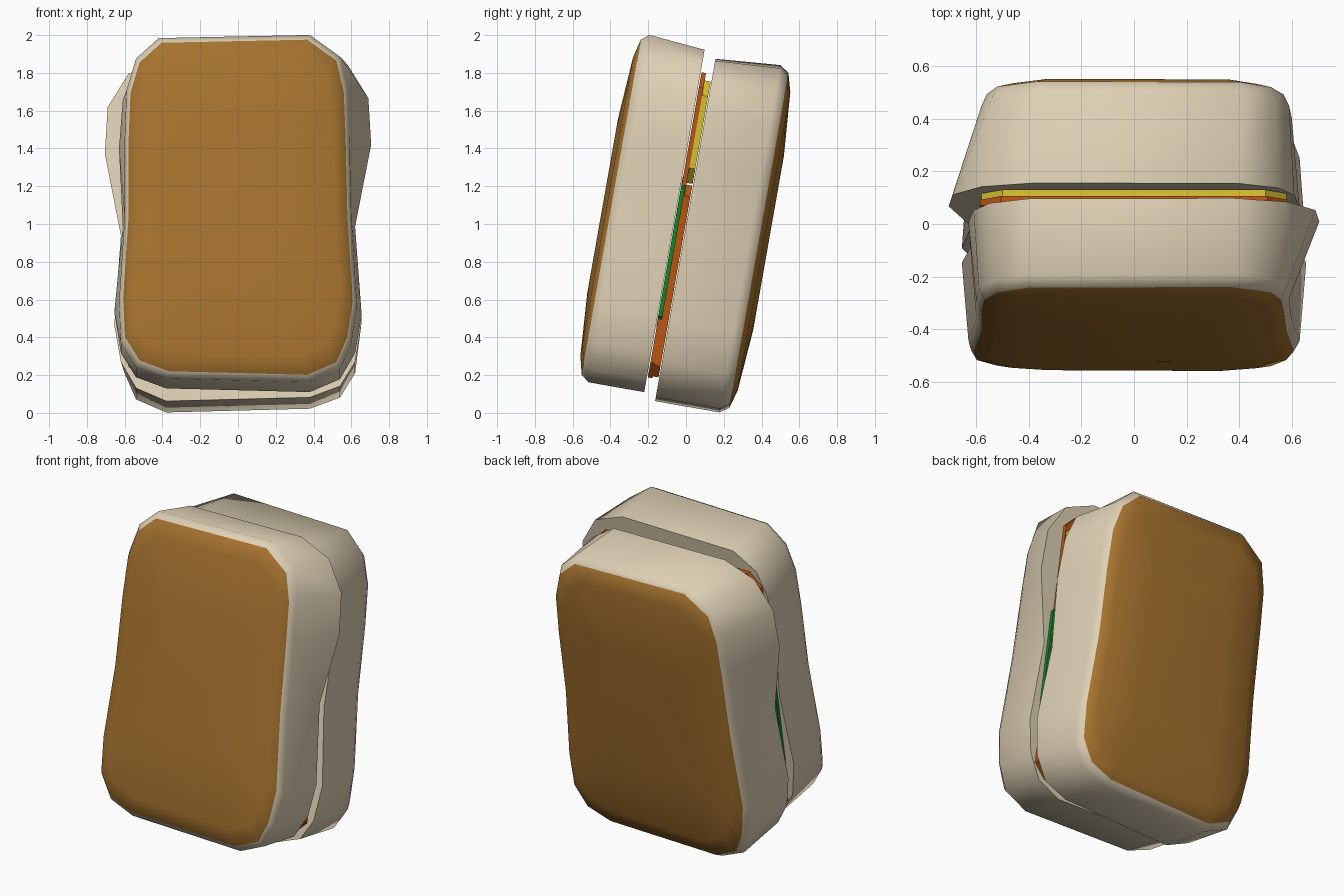
import bpy, bmesh, math

if "Cube" in bpy.data.objects:
    bpy.data.objects.remove(bpy.data.objects["Cube"])

T = math.radians(10)          # the whole stack leans back by ten degrees
S, C = math.sin(T), math.cos(T)


def tilt(x, v, w):
    """x across, v up along the slice, w through its thickness."""
    return (x, v * S + w * C, v * C - w * S)


def material(name, rgb):
    m = bpy.data.materials.new(name)
    m.diffuse_color = (*rgb, 1)
    m.use_nodes = True
    m.node_tree.nodes["Principled BSDF"].inputs["Base Color"].default_value = m.diffuse_color
    return m


bread = material("pale bread", (0.73, 0.63, 0.46))
crust = material("brown crust", (0.38, 0.17, 0.028))
yellow = material("yellow cheese", (0.66, 0.52, 0.03))
orange = material("rust filling", (0.50, 0.09, 0.005))
green = material("green leaf", (0.006, 0.24, 0.02))

# Slice outlines: the inner one has an extra bulge at one shoulder
INNER = [(-.38, .09), (.38, .07), (.54, .14), (.62, .28), (.655, .48), (.62, .96),
         (.705, 1.40), (.69, 1.65), (.58, 1.83), (.38, 1.91), (-.40, 1.90), (-.55, 1.80),
         (-.61, 1.64), (-.63, 1.38), (-.61, .96), (-.655, .5), (-.62, .28), (-.54, .15)]
OUTER = [(-.38, .09), (.38, .07), (.54, .14), (.60, .28), (.63, .48), (.60, .96),
         (.59, 1.40), (.58, 1.65), (.54, 1.82), (.38, 1.937), (-.42, 1.92), (-.54, 1.81),
         (-.59, 1.64), (-.60, 1.38), (-.60, .96), (-.63, .5), (-.62, .28), (-.54, .15)]


def finish(name, bm, mats, angle):
    bmesh.ops.recalc_face_normals(bm, faces=bm.faces)
    me = bpy.data.meshes.new(name)
    bm.to_mesh(me)
    bm.free()
    for m in mats:
        me.materials.append(m)
    ob = bpy.data.objects.new(name, me)
    bpy.context.collection.objects.link(ob)
    bpy.ops.object.select_all(action='DESELECT')
    ob.select_set(True)
    bpy.context.view_layer.objects.active = ob
    bpy.ops.object.shade_smooth_by_angle(angle=math.radians(angle))
    return ob


def slice_part(name, side, w_in, thick, dv):
    """side -1 = front slice, +1 = back slice (turned half round)."""
    def scaled(pts, k):
        return [(x * k, 1 + (v - 1) * k) for x, v in pts]
    rings = [(INNER, 0.0), (OUTER, .300), (scaled(OUTER, .965), .342),
             (scaled(OUTER, .86), .366), (scaled(OUTER, .5), .388)]
    bm = bmesh.new()
    loops = [[bm.verts.new(tilt(-side * x, v + dv, w_in + side * d * thick))
              for x, v in pts] for pts, d in rings]
    n = len(INNER)
    bm.faces.new(loops[0])
    for r in range(len(loops) - 1):
        a, b = loops[r], loops[r + 1]
        for i in range(n):
            j = (i + 1) % n
            f = bm.faces.new((a[i], a[j], b[j], b[i]))
            f.material_index = 1 if r >= 2 else 0
    bm.faces.new(loops[-1]).material_index = 1
    finish(name, bm, [bread, crust], 60)


def plate(name, mat, half, v0, v1, w0, w1, cut):
    """Filling layer with clipped corners."""
    pts = [(half - cut, v0), (half, v0 + cut), (half, v1 - cut), (half - cut, v1)]
    pts += [(-x, v) for x, v in reversed(pts)]
    bm = bmesh.new()
    a = [bm.verts.new(tilt(x, v, w0)) for x, v in pts]
    b = [bm.verts.new(tilt(x, v, w1)) for x, v in pts]
    bm.faces.new(a)
    bm.faces.new(b)
    for i in range(len(pts)):
        j = (i + 1) % len(pts)
        bm.faces.new((a[i], a[j], b[j], b[i]))
    finish(name, bm, [mat], 30)


# Bread slices
slice_part("front_bread_slice", -1, -.237, 1.0, 0.0)
slice_part("back_bread_slice", 1, -.172, 1.15, -.037)

# Fillings in the gap
plate("meat_layer", orange, .585, .15, 1.79, -.232, -.208, .08)
plate("lower_meat_layer", orange, .58, .16, 1.19, -.208, -.176, .06)
plate("leaf_layer", green, .60, .42, 1.23, -.234, -.212, .06)
plate("cheese_layer", yellow, .58, 1.20, 1.75, -.208, -.176, .08)
